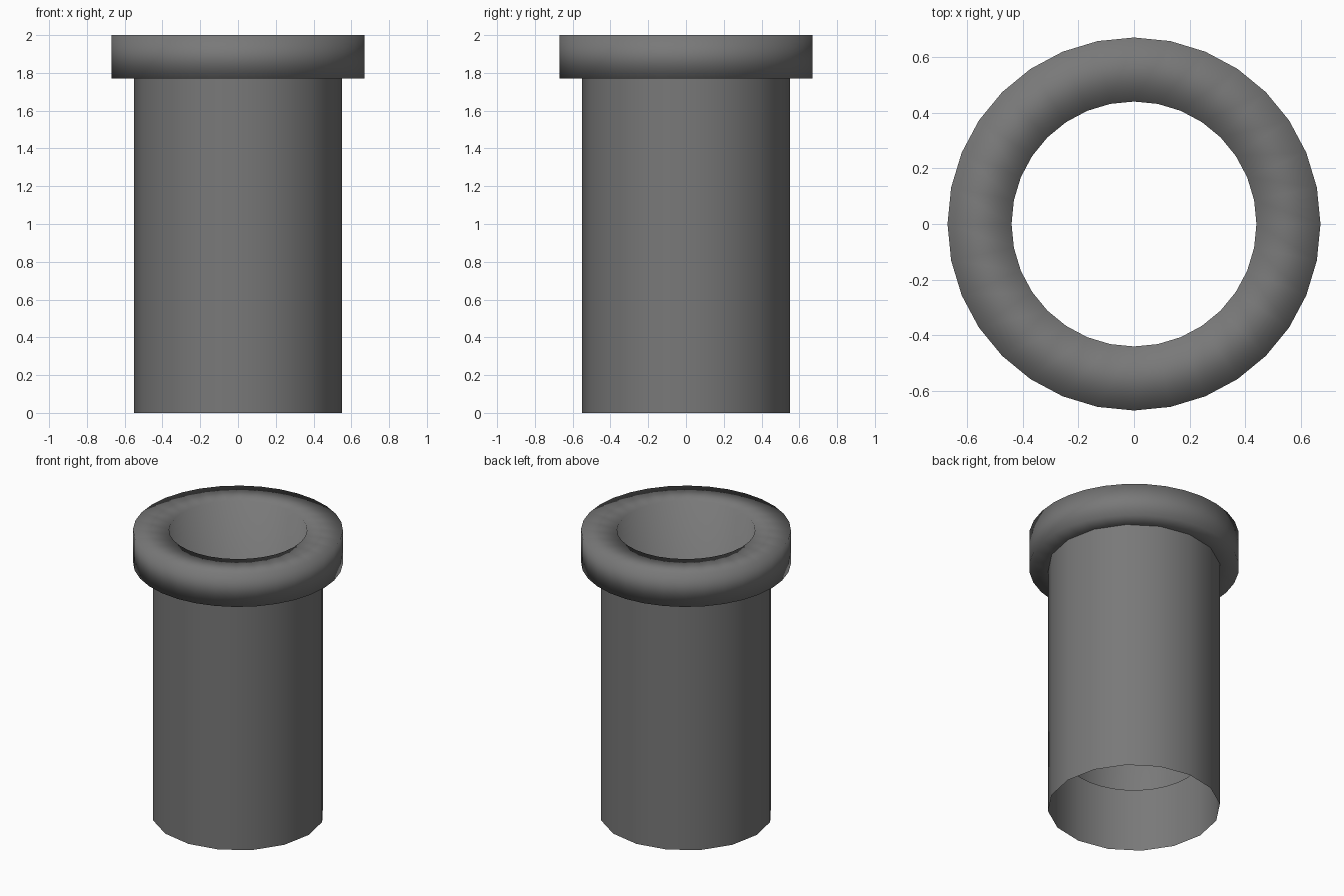
import bpy
import math

if "Cube" in bpy.data.objects:
    bpy.data.objects.remove(bpy.data.objects["Cube"])

# single grey material
grey = bpy.data.materials.new("dark_grey")
grey.diffuse_color = (0.19, 0.19, 0.19, 1.0)
grey.use_nodes = True
grey.node_tree.nodes["Principled BSDF"].inputs["Base Color"].default_value = grey.diffuse_color


def lathe(name, profile, sides):
    """Revolve an open (radius, height) profile around z."""
    verts = []
    for r, z in profile:
        for i in range(sides):
            a = 2 * math.pi * i / sides
            verts.append((r * math.cos(a), r * math.sin(a), z))
    faces = []
    for k in range(len(profile) - 1):
        a, b = k * sides, (k + 1) * sides
        for i in range(sides):
            j = (i + 1) % sides
            faces.append((a + i, a + j, b + j, b + i))
    mesh = bpy.data.meshes.new(name)
    mesh.from_pydata(verts, [], faces)
    mesh.materials.append(grey)
    for p in mesh.polygons:
        p.use_smooth = True
    mesh.update()
    obj = bpy.data.objects.new(name, mesh)
    bpy.context.collection.objects.link(obj)
    return obj


# outer pipe wall, open at the bottom, coarser than the collar
lathe("pipe_wall", [(0.55, 0.0), (0.55, 1.77)], 16)

# collar: underside, rim, top ring, then the inner sleeve hanging inside the pipe
lathe("collar_and_inner_sleeve",
      [(0.535, 1.77), (0.67, 1.77), (0.67, 2.0), (0.44, 2.0), (0.44, 0.38)], 32)
